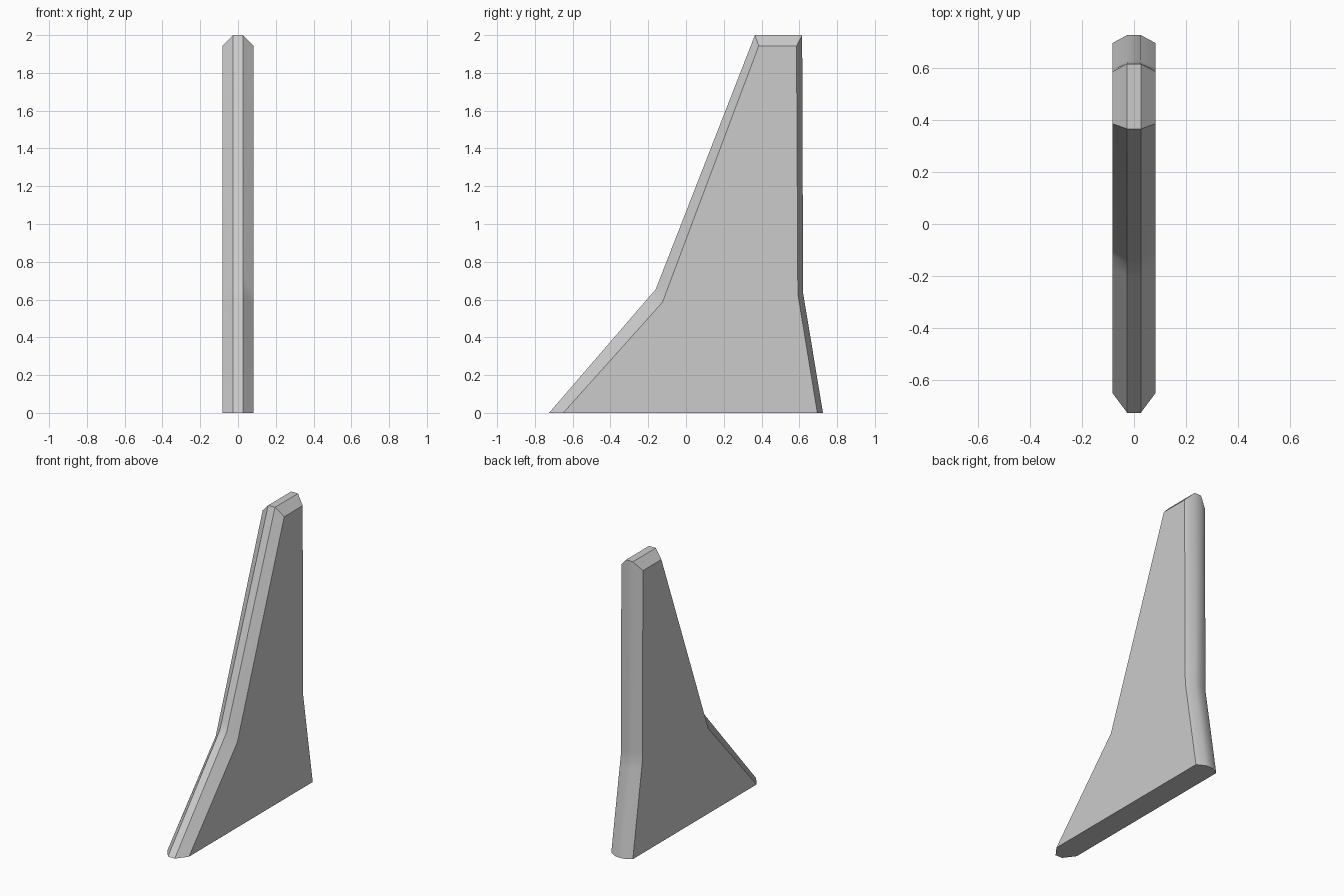
import bpy
import bmesh
from math import radians
from mathutils import Vector

if "Cube" in bpy.data.objects:
    bpy.data.objects.remove(bpy.data.objects["Cube"], do_unlink=True)

HALF_WIDTH = 0.082   # flat sides
HALF_RIDGE = 0.026   # narrow flat strip along the edge

# Side outlines as (y, z): the rim ridge and the smaller flat side
ridge = [(-0.725, 0), (-0.16, 0.655), (0.365, 2), (0.615, 2), (0.62, 0.635), (0.725, 0)]
side = [(-0.65, 0), (-0.125, 0.585), (0.385, 1.943), (0.585, 1.943), (0.592, 0.63), (0.695, 0)]
BENDS = (1, 4)       # gentle bends with softened shading


def with_support_points(outline):
    """Add a point just before and after each gentle bend."""
    pts = [Vector(p) for p in outline]
    result = []
    for i, p in enumerate(pts):
        if i in BENDS:
            result += [p + (q - p).normalized() * 0.06 if q is not p else p
                       for q in (pts[i - 1], p, pts[i + 1])]
        else:
            result.append(p)
    return result


# Fin body: four matching outlines joined across the thickness
bm = bmesh.new()
rings = []
for x, outline in ((-HALF_WIDTH, side), (-HALF_RIDGE, ridge), (HALF_RIDGE, ridge), (HALF_WIDTH, side)):
    rings.append([bm.verts.new((x, y, z)) for y, z in with_support_points(outline)])

count = len(rings[0])
for a, b in zip(rings, rings[1:]):
    for i in range(count - 1):
        bm.faces.new((a[i], a[i + 1], b[i + 1], b[i]))
bm.faces.new(rings[0])
bm.faces.new(rings[-1])

# Flat underside
bm.faces.new([r[0] for r in rings] + [r[-1] for r in reversed(rings)])
bmesh.ops.recalc_face_normals(bm, faces=bm.faces)

mesh = bpy.data.meshes.new("fin")
bm.to_mesh(mesh)
bm.free()
fin = bpy.data.objects.new("fin", mesh)
bpy.context.collection.objects.link(fin)

# Light grey material
grey = bpy.data.materials.new("light grey")
grey.use_nodes = True
colour = (0.6, 0.6, 0.6, 1)
grey.diffuse_color = colour
grey.node_tree.nodes["Principled BSDF"].inputs["Base Color"].default_value = colour
mesh.materials.append(grey)

# Soft shading over gentle bends, crisp chamfers
bpy.ops.object.select_all(action="DESELECT")
fin.select_set(True)
bpy.context.view_layer.objects.active = fin
bpy.ops.object.shade_smooth_by_angle(angle=radians(32))
